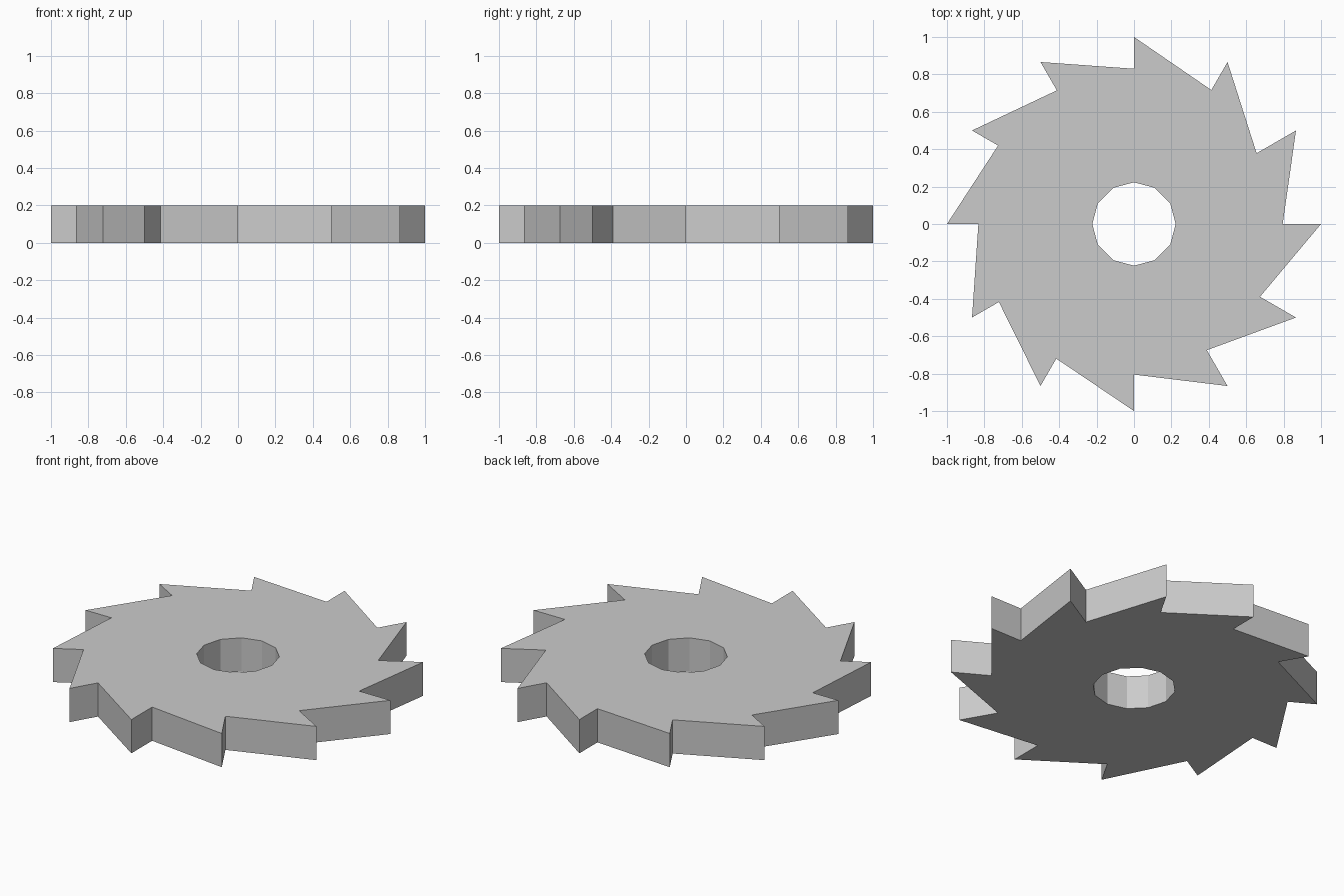
import bpy, bmesh
from math import cos, sin, radians

if "Cube" in bpy.data.objects:
    bpy.data.objects.remove(bpy.data.objects["Cube"])

THICK, HOLE_R, TIP_R = 0.2, 0.223, 1.0
# gullet radius beside each tooth tip, counter-clockwise from +x (slightly uneven)
GULLETS = [0.795, 0.757, 0.827, 0.83, 0.825, 0.839, 0.832, 0.834, 0.831, 0.805, 0.779, 0.778]
N = len(GULLETS)


def ring(bm, radii):
    return [bm.verts.new((r * cos(radians(i * 360 / N)), r * sin(radians(i * 360 / N)), 0))
            for i, r in enumerate(radii)]


# flat saw-tooth profile with a twelve-sided bore, one sector per tooth
bm = bmesh.new()
hole = ring(bm, [HOLE_R] * N)
gullet = ring(bm, GULLETS)
tip = ring(bm, [TIP_R] * N)
for i in range(N):
    j = (i + 1) % N
    bm.faces.new((hole[i], gullet[i], tip[j], gullet[j], hole[j]))

# extrude to the blade thickness
res = bmesh.ops.extrude_face_region(bm, geom=bm.faces[:], use_keep_orig=True)
top = [g for g in res["geom"] if isinstance(g, bmesh.types.BMVert)]
bmesh.ops.translate(bm, verts=top, vec=(0, 0, THICK))
bmesh.ops.recalc_face_normals(bm, faces=bm.faces[:])

mesh = bpy.data.meshes.new("saw_blade")
bm.to_mesh(mesh)
bm.free()
blade = bpy.data.objects.new("saw_blade", mesh)
bpy.context.collection.objects.link(blade)
